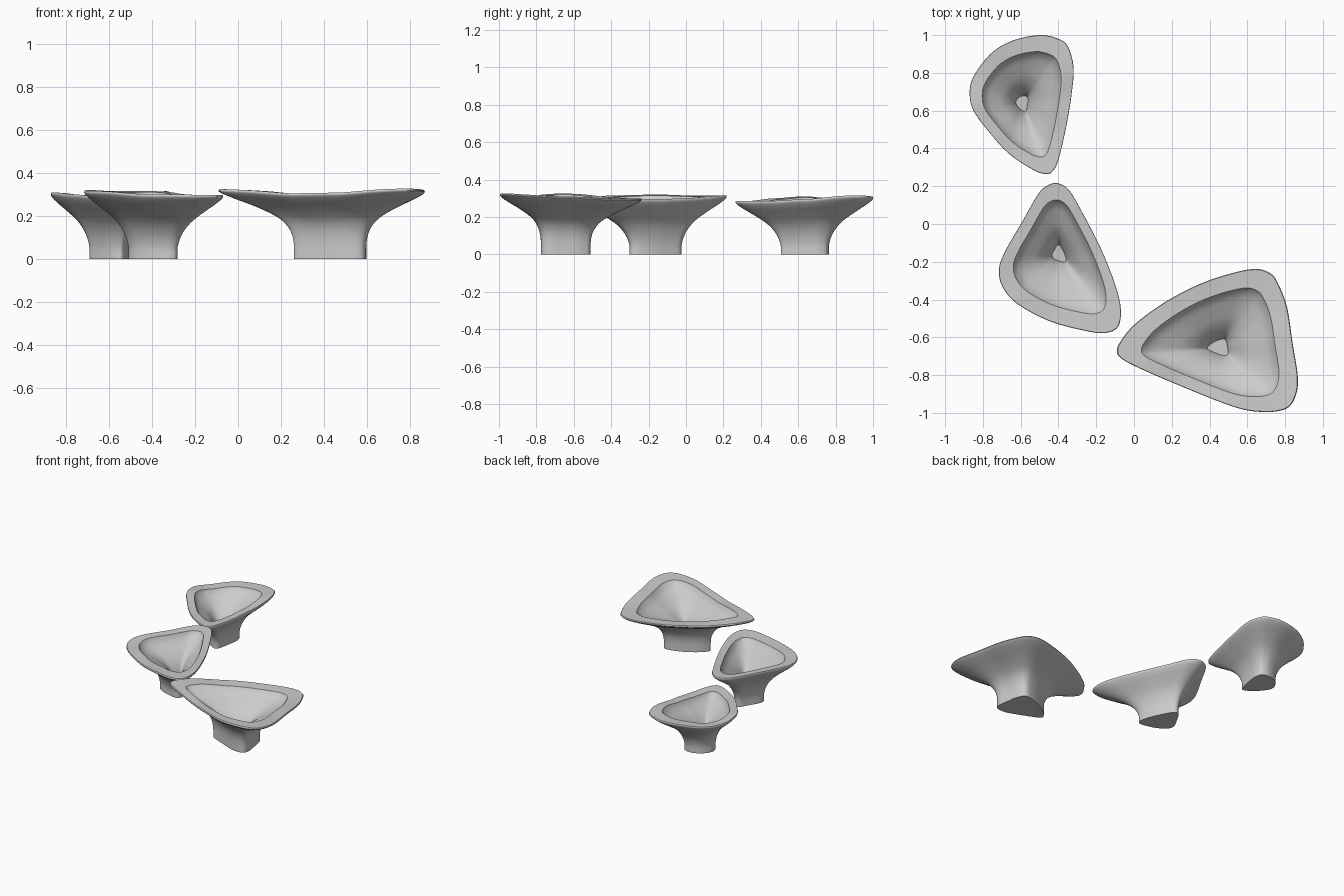
import bpy
import bmesh
import math
from mathutils import Vector

cube = bpy.data.objects.get("Cube")
if cube:
    bpy.data.objects.remove(cube, do_unlink=True)

# One plain grey for every bowl
stone = bpy.data.materials.new("stone_grey")
stone.use_nodes = True
stone.diffuse_color = (0.6, 0.6, 0.6, 1)
shader = stone.node_tree.nodes["Principled BSDF"]
shader.inputs["Base Color"].default_value = stone.diffuse_color
shader.inputs["Roughness"].default_value = 0.6


def spline(points, steps, closed):
    """Smooth curve passing through the given 2D points."""
    pts = [Vector(p) for p in points]
    count = len(pts)

    def at(i):
        return pts[i % count] if closed else pts[max(0, min(count - 1, i))]

    result = []
    for i in range(count if closed else count - 1):
        a, b, c, d = at(i - 1), at(i), at(i + 1), at(i + 2)
        for k in range(steps):
            t = k / steps
            result.append(b + (c - a) * (t / 2)
                          + (2 * a - 5 * b + 4 * c - d) * (t * t / 2)
                          + (3 * b - a - 3 * c + d) * (t ** 3 / 2))
    if not closed:
        result.append(pts[-1])
    return result


def height_toward(direction, heights):
    """Blend the compass heights, listed anticlockwise from +x."""
    turn = math.atan2(direction.y, direction.x) / math.tau % 1 * len(heights)
    i = int(turn)
    t = turn - i
    t = t * t * (3 - 2 * t)
    low, high = heights[i % len(heights)], heights[(i + 1) % len(heights)]
    return low + (high - low) * t


# Outer wall: (flare from foot to rim, relative height), with a rounded lip
FOOT_SCALE = 0.35
OUTER = [(0, 0), (0, .15), (.05, .3), (.14, .43), (.27, .55), (.43, .65),
         (.66, .77), (.83, .855), (.95, .925), (1, .97), (.99, 1)]
# Inner wall: (scale of the outline, relative height)
INNER = [(.76, .985), (.725, .925), (.65, .845), (.5, .745), (.35, .64),
         (.22, .5), (.14, .36), (.115, .26)]


def make_bowl(name, outline, centre, flare_power, rim_heights):
    centre = Vector(centre)
    rim = [p - centre for p in spline(outline, 4, True)]
    heights = [height_toward(p, rim_heights) for p in rim]

    profile = []
    for flare, height in spline(OUTER, 3, False):
        flare = max(flare, 0) ** flare_power
        profile.append((FOOT_SCALE + (1 - FOOT_SCALE) * flare, height))
    profile += [tuple(p) for p in spline(INNER, 3, False)]

    bm = bmesh.new()
    rings = []
    for scale, height in profile:
        rings.append([bm.verts.new((centre.x + p.x * scale,
                                    centre.y + p.y * scale, h * height))
                      for p, h in zip(rim, heights)])
    n = len(rim)
    for low, high in zip(rings, rings[1:]):
        for i in range(n):
            j = (i + 1) % n
            bm.faces.new((low[i], low[j], high[j], high[i]))
    bm.faces.new(rings[0])    # underside of the foot
    bm.faces.new(rings[-1])   # small flat floor of the well
    bmesh.ops.recalc_face_normals(bm, faces=bm.faces)

    mesh = bpy.data.meshes.new(name)
    bm.to_mesh(mesh)
    bm.free()
    mesh.materials.append(stone)
    mesh.shade_smooth()
    mesh.set_sharp_from_angle(angle=math.radians(35))
    bowl = bpy.data.objects.new(name, mesh)
    bpy.context.collection.objects.link(bowl)


# Rounded triangular outlines of the three bowls
make_bowl("back_bowl", [
    (-.5, 1), (-.4, .98), (-.35, .94), (-.32, .83), (-.33, .69), (-.36, .51),
    (-.4, .34), (-.43, .28), (-.465, .265), (-.53, .285), (-.66, .37),
    (-.77, .49), (-.85, .6), (-.87, .69), (-.85, .78), (-.76, .9),
    (-.645, .97)], (-.593, .637), 1,
    [.295, .315, .305, .29, .31, .3, .285, .285])

make_bowl("middle_bowl", [
    (-.41, .217), (-.35, .185), (-.295, .1), (-.18, -.12), (-.1, -.32),
    (-.07, -.45), (-.085, -.545), (-.155, -.577), (-.26, -.565),
    (-.445, -.515), (-.615, -.425), (-.695, -.335), (-.715, -.24),
    (-.68, -.14), (-.59, .015), (-.51, .155), (-.465, .2)],
    (-.397, -.153), 1,
    [.295, .3, .315, .315, .32, .315, .3, .297])

make_bowl("front_large_bowl", [
    (.645, -.238), (.72, -.26), (.76, -.31), (.81, -.44), (.84, -.635),
    (.868, -.82), (.85, -.925), (.8, -.98), (.69, -.995), (.535, -.97),
    (.245, -.857), (.015, -.757), (-.075, -.705), (-.09, -.667),
    (-.07, -.62), (.005, -.53), (.165, -.413), (.35, -.317), (.52, -.26)],
    (.45, -.657), 1.4,
    [.31, .298, .298, .305, .325, .305, .308, .327])
